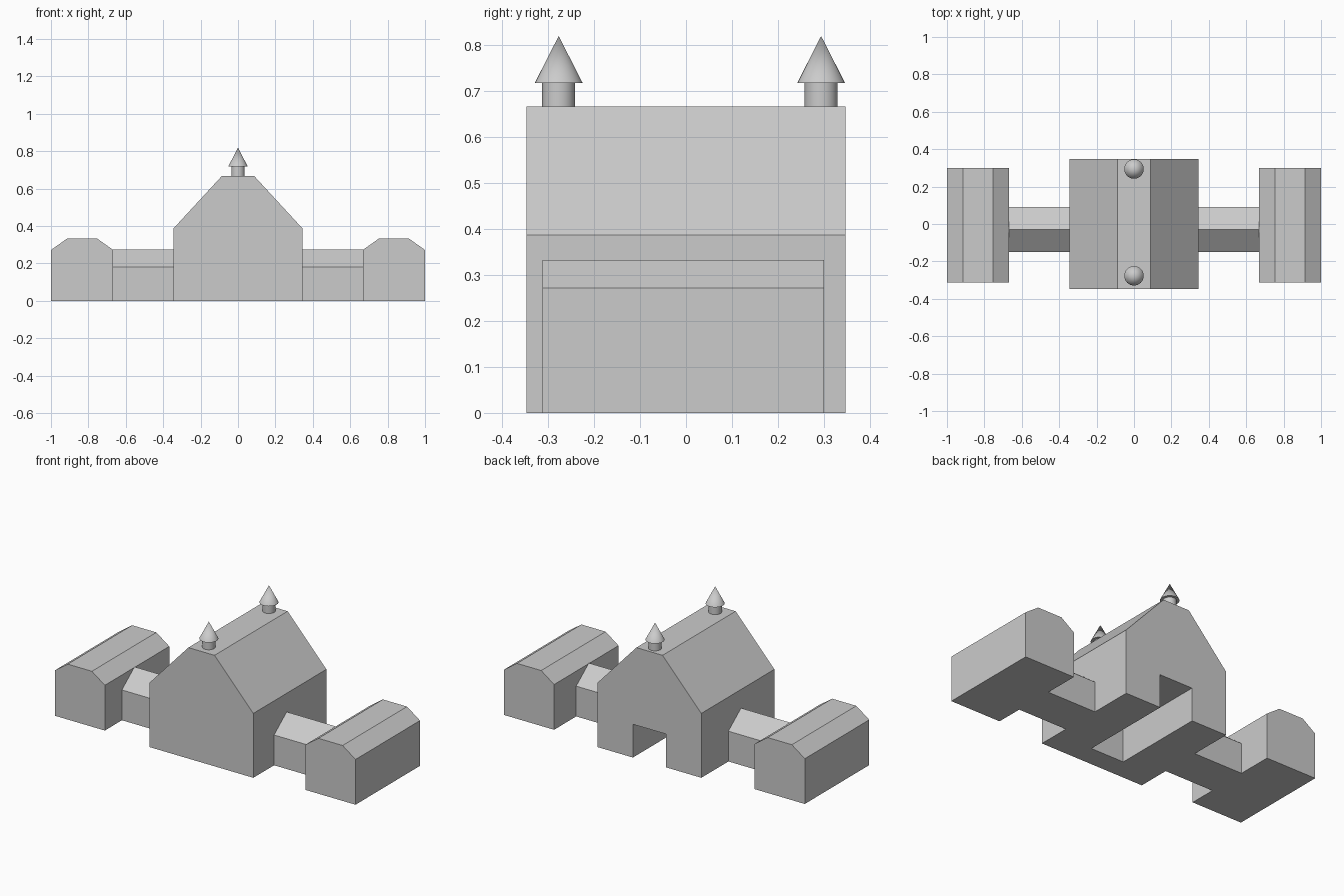
import bpy, bmesh, math
from mathutils import Vector

if "Cube" in bpy.data.objects:
    bpy.data.objects.remove(bpy.data.objects["Cube"])


def extrude_profile(name, pts, start, end, axis):
    """Closed prism: profile (u, z) swept along 'x' or 'y'."""
    bm = bmesh.new()

    def place(u, z, t):
        return (t, u, z) if axis == 'x' else (u, t, z)

    face = bm.faces.new([bm.verts.new(place(u, z, start)) for u, z in pts])
    swept = bmesh.ops.extrude_face_region(bm, geom=[face])
    verts = [g for g in swept['geom'] if isinstance(g, bmesh.types.BMVert)]
    shift = Vector(place(0, 0, end - start))
    bmesh.ops.translate(bm, verts=verts, vec=shift)
    bmesh.ops.recalc_face_normals(bm, faces=bm.faces)
    mesh = bpy.data.meshes.new(name)
    bm.to_mesh(mesh)
    bm.free()
    ob = bpy.data.objects.new(name, mesh)
    bpy.context.collection.objects.link(ob)
    return ob


def mirror_x(ob):
    ob.modifiers.new("mirror", 'MIRROR').use_axis[0] = True


def round_part(name, r1, r2, y, z0, z1):
    bpy.ops.mesh.primitive_cone_add(vertices=32, radius1=r1, radius2=r2,
                                    depth=z1 - z0, location=(0, y, (z0 + z1) / 2))
    bpy.context.object.name = name
    bpy.ops.object.shade_smooth_by_angle(angle=math.radians(40))


# Main hall with steep flat-topped roof
hall = extrude_profile("main_hall", [(-0.345, 0), (0.345, 0), (0.345, 0.387),
                                     (0.087, 0.667), (-0.087, 0.667), (-0.345, 0.387)],
                       -0.347, 0.347, 'y')

# Deep recess in the back, open at the ground
cutter = extrude_profile("recess_cutter", [(-0.11, -0.1), (0.11, -0.1), (0.11, 0.2), (-0.11, 0.2)],
                         -0.22, 0.45, 'y')
cutter.hide_render = True
cutter.hide_set(True)
cut = hall.modifiers.new("recess", 'BOOLEAN')
cut.operation = 'DIFFERENCE'
cut.solver = 'EXACT'
cut.object = cutter

# Side pavilions with clipped roof edges
mirror_x(extrude_profile("side_pavilion", [(0.667, 0), (1, 0), (1, 0.272), (0.914, 0.333),
                                           (0.753, 0.333), (0.667, 0.272)],
                         -0.312, 0.3, 'y'))

# Gabled passages linking the pavilions to the hall
mirror_x(extrude_profile("link_passage", [(-0.15, 0), (0.09, 0), (0.09, 0.182),
                                          (-0.03, 0.275), (-0.15, 0.182)],
                         0.345, 0.667, 'x'))

# Two roof turrets on the ridge
for label, y in (("front", -0.277), ("back", 0.294)):
    round_part(label + "_turret_drum", 0.036, 0.036, y, 0.667, 0.718)
    round_part(label + "_turret_cap", 0.052, 0, y, 0.718, 0.82)
